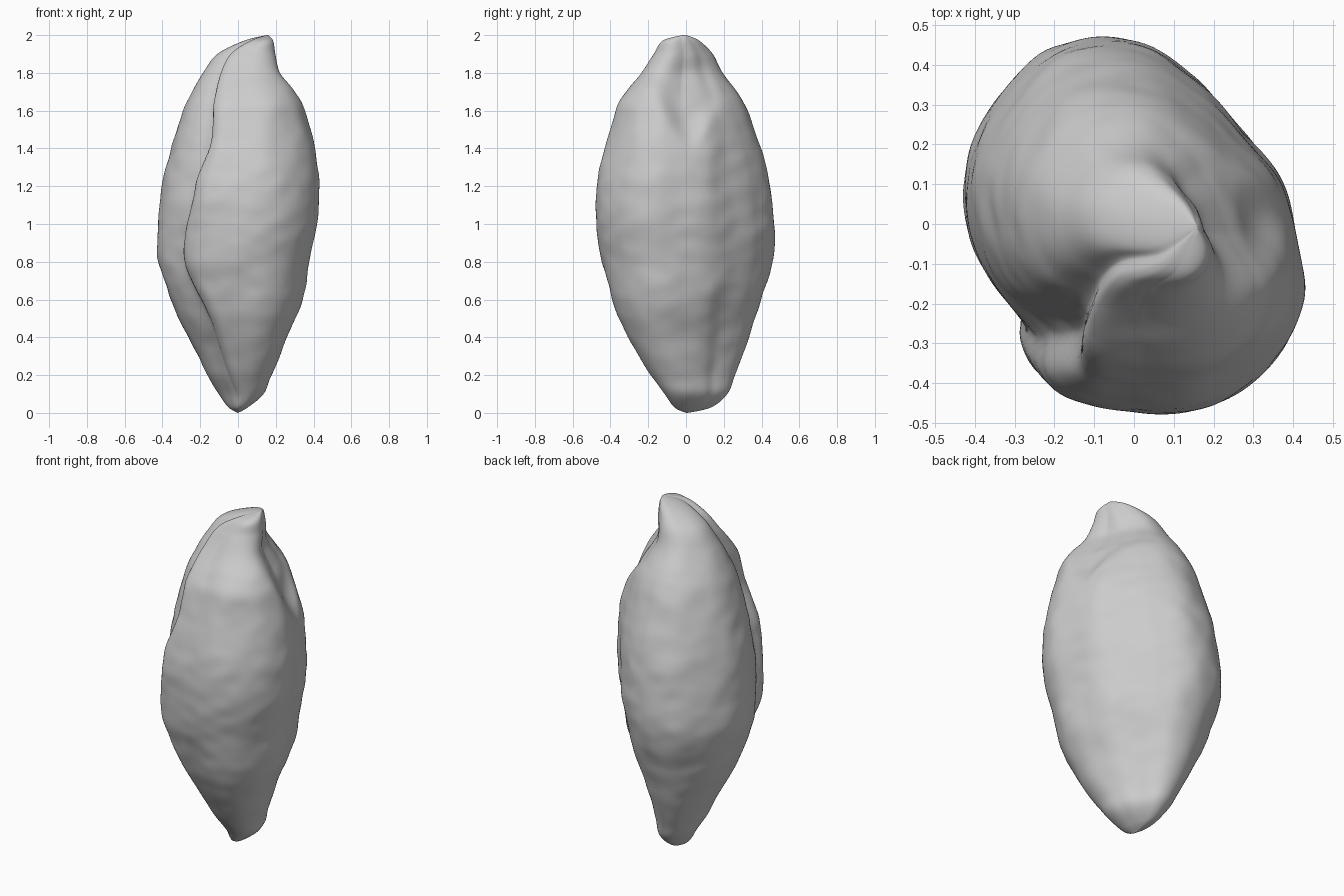
import bpy, bmesh, math
from mathutils import Vector, noise

cube = bpy.data.objects.get("Cube")
if cube:
    bpy.data.objects.remove(cube, do_unlink=True)

RINGS, SIDES = 150, 160

# Height, then left/right and front/back limits of the husk
PROFILE = [Vector(row) for row in (
    (0.00, 0.00, 0.00, 0.00, 0.01),
    (0.03, -.05, 0.05, -.06, 0.13),
    (0.10, -.10, 0.13, -.11, 0.21),
    (0.20, -.16, 0.17, -.18, 0.25),
    (0.40, -.26, 0.25, -.30, 0.32),
    (0.60, -.36, 0.34, -.39, 0.39),
    (0.80, -.43, 0.38, -.45, 0.45),
    (1.00, -.43, 0.42, -.48, 0.46),
    (1.20, -.41, 0.43, -.48, 0.44),
    (1.40, -.36, 0.41, -.43, 0.39),
    (1.60, -.30, 0.35, -.37, 0.32),
    (1.70, -.25, 0.29, -.31, 0.26),
    (1.80, -.19, 0.22, -.23, 0.19),
    (1.90, -.11, 0.19, -.165, 0.14),
    (1.97, 0.03, 0.18, -.12, 0.07),
    (2.00, 0.15, 0.16, -.02, 0.00))]

# Radii of the skewed cross-section, evenly spaced around the axis
SECTION = [.41, .39, .375, .415, .475, .495, .47, .45,
           .42, .40, .40, .45, .465, .49, .49, .465]

# Height and angle of the long seam
SEAM = [(0, 258), (.4, 240), (.85, 220), (1.2, 229), (1.45, 238), (1.75, 233), (2, 230)]


def spline(a, b, c, d, t):
    return 0.5 * (2 * b + (c - a) * t + (2 * a - 5 * b + 4 * c - d) * t ** 2
                  + (3 * b - a - 3 * c + d) * t ** 3)


def profile_at(u):
    last = len(PROFILE) - 1
    i = min(int(u * last), last - 1)
    ids = (max(i - 1, 0), i, i + 1, min(i + 2, last))
    return spline(*(PROFILE[k] for k in ids), u * last - i)


def radius_at(angle):
    f = angle / math.tau * len(SECTION)
    i = int(f)
    return spline(*(SECTION[(i + k) % len(SECTION)] for k in (-1, 0, 1, 2)), f - i)


def ramp(z, start, end):
    t = max(0, min(1, (z - start) / (end - start)))
    return t * t * (3 - 2 * t)


def seam_at(z):
    for (z0, a0), (z1, a1) in zip(SEAM, SEAM[1:]):
        if z <= z1:
            return a0 + (a1 - a0) * ramp(z, z0, z1)
    return SEAM[-1][1]


def husk_point(u, angle):
    z, x0, x1, y0, y1 = profile_at(u)
    r = radius_at(angle)
    # Flattened foot, and a fuller front corner beside the beak
    skew = -math.sin(2 * angle)
    r *= 1 + 0.09 * skew * (1 - ramp(z, 0.25, 0.8))
    if angle > 1.5 * math.pi:
        r *= 1 + 0.12 * skew * ramp(z, 1.5, 1.75)
    # Seam: a broad valley ending in a steep lip
    off = math.degrees(angle) - seam_at(z)
    width = 4 if off > 0 else 24
    depth = (0.08 + 0.14 * ramp(z, 1.0, 1.6)) * ramp(z, 0, 0.3)
    r *= 1 - depth * math.exp(-(off / width) ** 2)
    r *= 1 + 0.03 * math.exp(-((off - 14) / 9) ** 2)
    x = (x0 + x1) / 2 + (x1 - x0) / 2 * r * math.cos(angle) / .435
    y = (y0 + y1) / 2 + (y1 - y0) / 2 * r * math.sin(angle) / .475
    # Scooped hollow under the beak
    if math.cos(angle) > 0:
        half = 0.06 + 0.3 * max(0, z - 1.4)
        q = ((y - 0.02) / half) ** 2 + ((z - 1.66) / 0.2) ** 2
        x -= 0.045 * math.exp(-q * q) * math.cos(angle)
    # Gentle wrinkles
    p = Vector((x, y, z))
    fade = math.sin(math.pi * u)
    bump = 0.008 * noise.noise(p * 5) + 0.005 * noise.noise(Vector((x * 9, y * 9, z * 12)))
    return p + Vector((math.cos(angle), math.sin(angle), 0)) * bump * fade


# Husk surface
bm = bmesh.new()
rings = []
for i in range(1, RINGS):
    rings.append([bm.verts.new(husk_point(i / RINGS, math.tau * k / SIDES))
                  for k in range(SIDES)])
base = bm.verts.new(husk_point(0, 0))
tip = bm.verts.new(husk_point(1, 0))
for k in range(SIDES):
    n = (k + 1) % SIDES
    for low, high in zip(rings, rings[1:]):
        bm.faces.new((low[k], low[n], high[n], high[k]))
    bm.faces.new((base, rings[0][n], rings[0][k]))
    bm.faces.new((tip, rings[-1][k], rings[-1][n]))
bmesh.ops.recalc_face_normals(bm, faces=bm.faces)
mesh = bpy.data.meshes.new("seed_husk")
bm.to_mesh(mesh)
bm.free()
husk = bpy.data.objects.new("seed_husk", mesh)
bpy.context.collection.objects.link(husk)

# Plain grey finish
grey = bpy.data.materials.new("plain_grey")
grey.use_nodes = True
colour = (0.6, 0.6, 0.6, 1)
grey.diffuse_color = colour
shader = grey.node_tree.nodes["Principled BSDF"]
shader.inputs["Base Color"].default_value = colour
shader.inputs["Roughness"].default_value = 0.7
mesh.materials.append(grey)
mesh.polygons.foreach_set("use_smooth", [True] * len(mesh.polygons))
